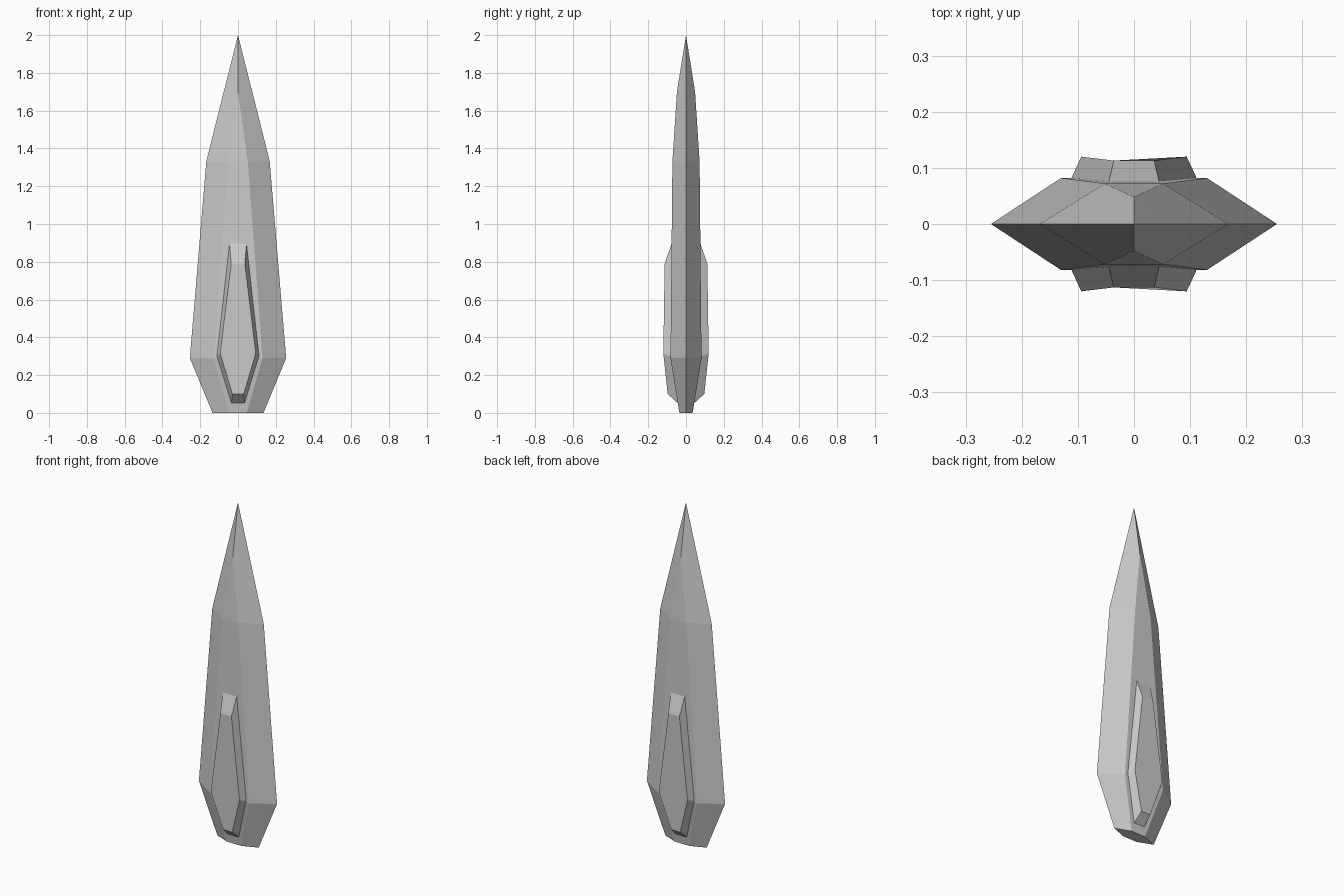
import bpy
import bmesh

cube = bpy.data.objects.get("Cube")
if cube:
    bpy.data.objects.remove(cube, do_unlink=True)

grey = bpy.data.materials.new("stone_grey")
grey.use_nodes = True
colour = (0.6, 0.6, 0.6, 1)
grey.diffuse_color = colour
grey.node_tree.nodes["Principled BSDF"].inputs["Base Color"].default_value = colour


def loft(name, rings):
    """Skin a stack of equal-length rings, capping both ends."""
    bm = bmesh.new()
    loops = [[bm.verts.new(p) for p in ring] for ring in rings]
    count = len(loops[0])
    for a, b in zip(loops, loops[1:]):
        for i in range(count):
            j = (i + 1) % count
            bm.faces.new((a[i], a[j], b[j], b[i]))
    bm.faces.new(loops[0][::-1])
    bm.faces.new(loops[-1])
    bmesh.ops.remove_doubles(bm, verts=bm.verts, dist=0.0005)
    bmesh.ops.recalc_face_normals(bm, faces=bm.faces)
    mesh = bpy.data.meshes.new(name)
    bm.to_mesh(mesh)
    bm.free()
    mesh.materials.append(grey)
    obj = bpy.data.objects.new(name, mesh)
    bpy.context.collection.objects.link(obj)
    return obj


def hexagon(z, edge, flat, depth):
    return [(edge, 0, z), (flat, depth, z), (-flat, depth, z),
            (-edge, 0, z), (-flat, -depth, z), (flat, -depth, z)]


def outline(rows, side):
    """Mirror (half width, depth, height) rows into a closed panel outline."""
    right = [(x, side * y, z) for x, y, z in rows]
    return right + [(-x, y, z) for x, y, z in reversed(right)]


# Blade: height, edge half width, flat half width, half depth
sections = [(0, 0.135, 0.046, 0.035), (0.29, 0.255, 0.13, 0.082),
            (1.33, 0.168, 0.052, 0.072), (1.7, 0.0755, 0, 0.048),
            (2, 0, 0, 0)]
loft("blade", [hexagon(*s) for s in sections])

# Raised bevelled panel on each face
base = [(0.035, 0.042, 0.05), (0.112, 0.081, 0.3), (0.045, 0.075, 0.9)]
top = [(0.03, 0.097, 0.1), (0.094, 0.12, 0.315), (0.036, 0.113, 0.79)]
for name, side in (("front_panel", -1), ("back_panel", 1)):
    loft(name, [outline(base, side), outline(top, side)])
